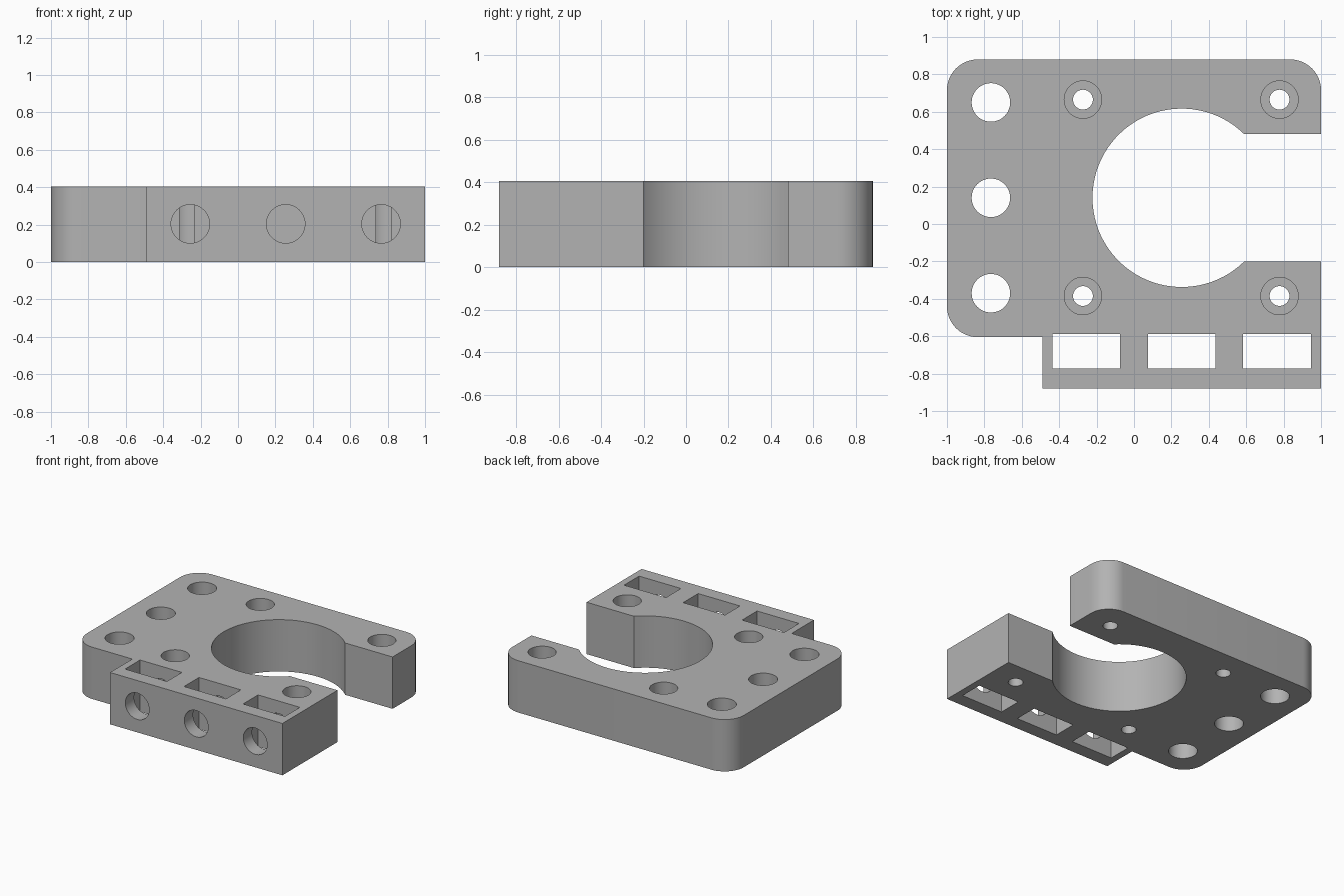
import bpy, bmesh
from math import sin, cos, pi, asin, radians
from mathutils import Matrix, Vector

if "Cube" in bpy.data.objects:
    bpy.data.objects.remove(bpy.data.objects["Cube"])

HEIGHT = 0.405
CORNER = 0.165

grey = bpy.data.materials.new("light_grey")
grey.use_nodes = True
colour = (0.45, 0.45, 0.45, 1)
grey.diffuse_color = colour
grey.node_tree.nodes["Principled BSDF"].inputs["Base Color"].default_value = colour


def arc(cx, cy, r, start, end, steps):
    return [(cx + r * cos(start + (end - start) * i / steps),
             cy + r * sin(start + (end - start) * i / steps))
            for i in range(steps + 1)]


def add_prism(bm, outline, z0, z1):
    """Extrude a flat outline between two heights."""
    face = bm.faces.new([bm.verts.new((x, y, z0)) for x, y in outline])
    top = bmesh.ops.extrude_face_region(bm, geom=[face])["geom"]
    moved = [v for v in top if isinstance(v, bmesh.types.BMVert)]
    bmesh.ops.translate(bm, verts=moved, vec=(0, 0, z1 - z0))


def finish(bm, name):
    bmesh.ops.recalc_face_normals(bm, faces=bm.faces)
    mesh = bpy.data.meshes.new(name)
    bm.to_mesh(mesh)
    bm.free()
    mesh.materials.append(grey)
    obj = bpy.data.objects.new(name, mesh)
    bpy.context.scene.collection.objects.link(obj)
    return obj


def circle(x, y, r):
    return arc(x, y, r, 0, 2 * pi, 48)[:-1]


def cut(target, name, outlines, z0, z1, transform=None):
    """Subtract a set of separate prisms from the target."""
    bm = bmesh.new()
    for outline in outlines:
        add_prism(bm, outline, z0, z1)
    if transform:
        bmesh.ops.transform(bm, matrix=transform, verts=bm.verts)
    cutter = finish(bm, name)
    cutter.hide_render = True
    mod = target.modifiers.new(name, "BOOLEAN")
    mod.operation, mod.solver, mod.object = "DIFFERENCE", "EXACT", cutter
    bpy.context.view_layer.objects.active = target
    bpy.ops.object.modifier_apply(modifier=name)
    bpy.data.objects.remove(cutter)


# Clamp plate: rounded corners, stepped front block and open round bore
half = asin(0.34 / 0.477)
outline = (
    arc(1 - CORNER, 0.88 - CORNER, CORNER, 0, pi / 2, 12)
    + arc(-1 + CORNER, 0.88 - CORNER, CORNER, pi / 2, pi, 12)
    + arc(-1 + CORNER, -0.605 + CORNER, CORNER, pi, 1.5 * pi, 12)
    + [(-0.49, -0.605), (-0.49, -0.88), (1, -0.88), (1, -0.2)]
    + arc(0.255, 0.14, 0.477, 2 * pi - half, half, 64)
    + [(1, 0.48)]
)
bm = bmesh.new()
add_prism(bm, outline, 0, HEIGHT)
plate = finish(bm, "clamp_plate")

# Large mounting holes along the side
cut(plate, "mounting_holes",
    [circle(-0.765, y, 0.103) for y in (-0.37, 0.14, 0.65)], -0.1, 0.6)

# Screw holes with deep counterbores
screws = [(x, y) for x in (-0.273, 0.778) for y in (-0.385, 0.665)]
cut(plate, "screw_holes", [circle(x, y, 0.053) for x, y in screws], -0.1, 0.6)
cut(plate, "counterbores", [circle(x, y, 0.1) for x, y in screws], 0.08, 0.6)

# Nut pockets and the horizontal bolt holes that cross them
bolts = (-0.255, 0.255, 0.765)
cut(plate, "nut_pockets",
    [[(x - 0.181, -0.772), (x + 0.181, -0.772),
      (x + 0.181, -0.587), (x - 0.181, -0.587)] for x in bolts], -0.1, 0.6)
cut(plate, "bolt_holes", [circle(x, 0.204, 0.103) for x in bolts],
    0.477, 1.0, Matrix.Rotation(radians(90), 4, "X"))

# Smooth round walls, crisp edges
bpy.ops.object.select_all(action="DESELECT")
plate.select_set(True)
bpy.context.view_layer.objects.active = plate
bpy.ops.object.shade_smooth_by_angle(angle=radians(30))
